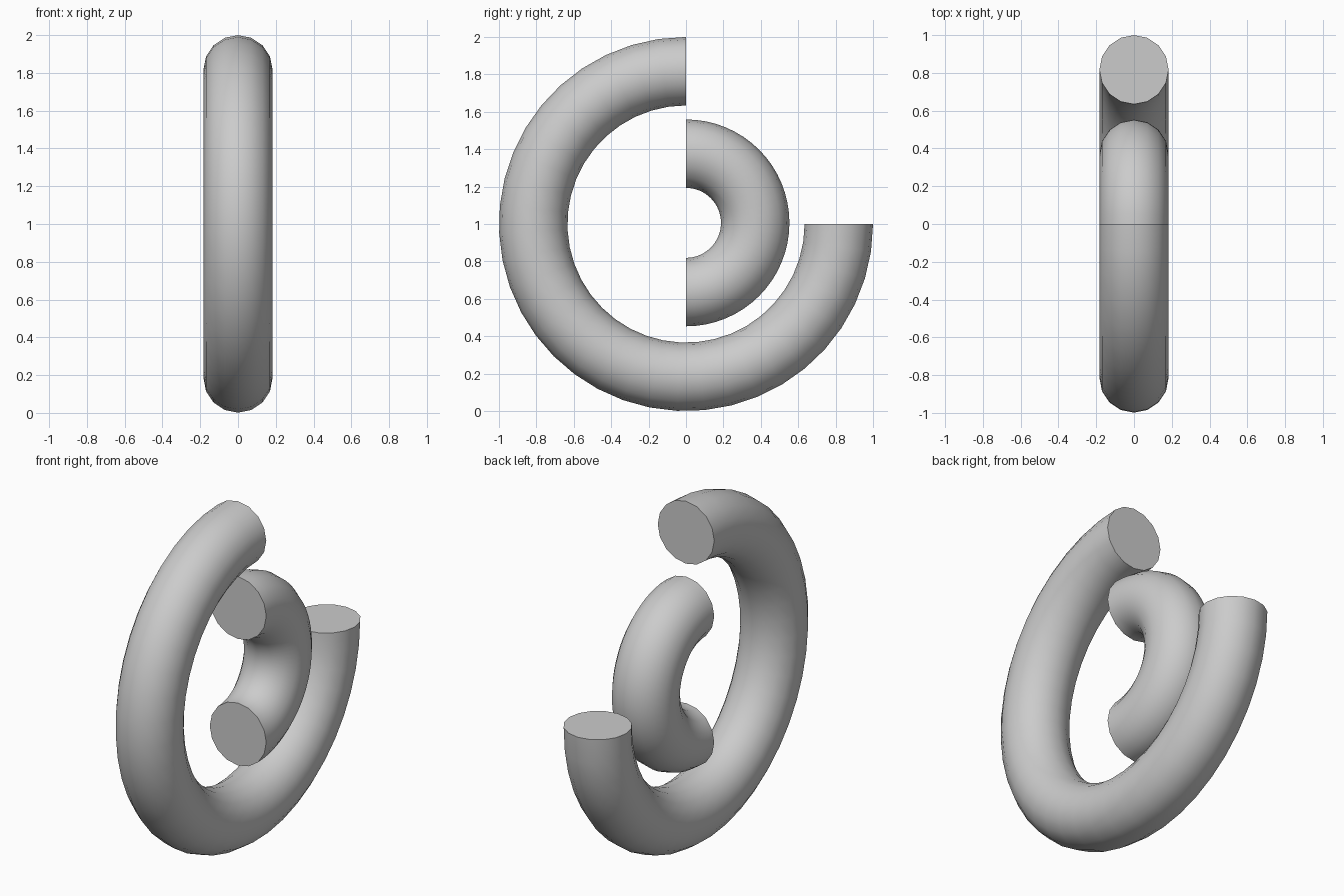
import bpy, bmesh
from math import sin, cos, radians, tau

if "Cube" in bpy.data.objects:
    bpy.data.objects.remove(bpy.data.objects["Cube"])

SIDES = 16


def arc_tube(name, centre_z, major, minor, start, end, steps):
    """Capped round tube bent along an arc in the YZ plane (angles from +y)."""
    bm = bmesh.new()
    rings = []
    for i in range(steps + 1):
        a = radians(start + (end - start) * i / steps)
        ring = []
        for j in range(SIDES):
            t = tau * j / SIDES
            r = major + minor * cos(t)
            ring.append(bm.verts.new((minor * sin(t), r * cos(a), centre_z + r * sin(a))))
        rings.append(ring)
    for r0, r1 in zip(rings, rings[1:]):
        for j in range(SIDES):
            k = (j + 1) % SIDES
            bm.faces.new((r0[j], r0[k], r1[k], r1[j]))
    # Flat end caps
    bm.faces.new(rings[0][::-1])
    bm.faces.new(rings[-1])
    bmesh.ops.recalc_face_normals(bm, faces=bm.faces)
    mesh = bpy.data.meshes.new(name)
    bm.to_mesh(mesh)
    bm.free()
    obj = bpy.data.objects.new(name, mesh)
    bpy.context.collection.objects.link(obj)
    bpy.ops.object.select_all(action='DESELECT')
    obj.select_set(True)
    bpy.context.view_layer.objects.active = obj
    bpy.ops.object.shade_smooth_by_angle(angle=radians(40))
    return obj


# Large three-quarter ring, open at the upper back
arc_tube("outer_ring", 1.0, 0.817, 0.183, 90, 360, 32)
# Small half ring nested inside, bulging to the back
arc_tube("inner_half_ring", 1.006, 0.37, 0.183, -90, 90, 32)
